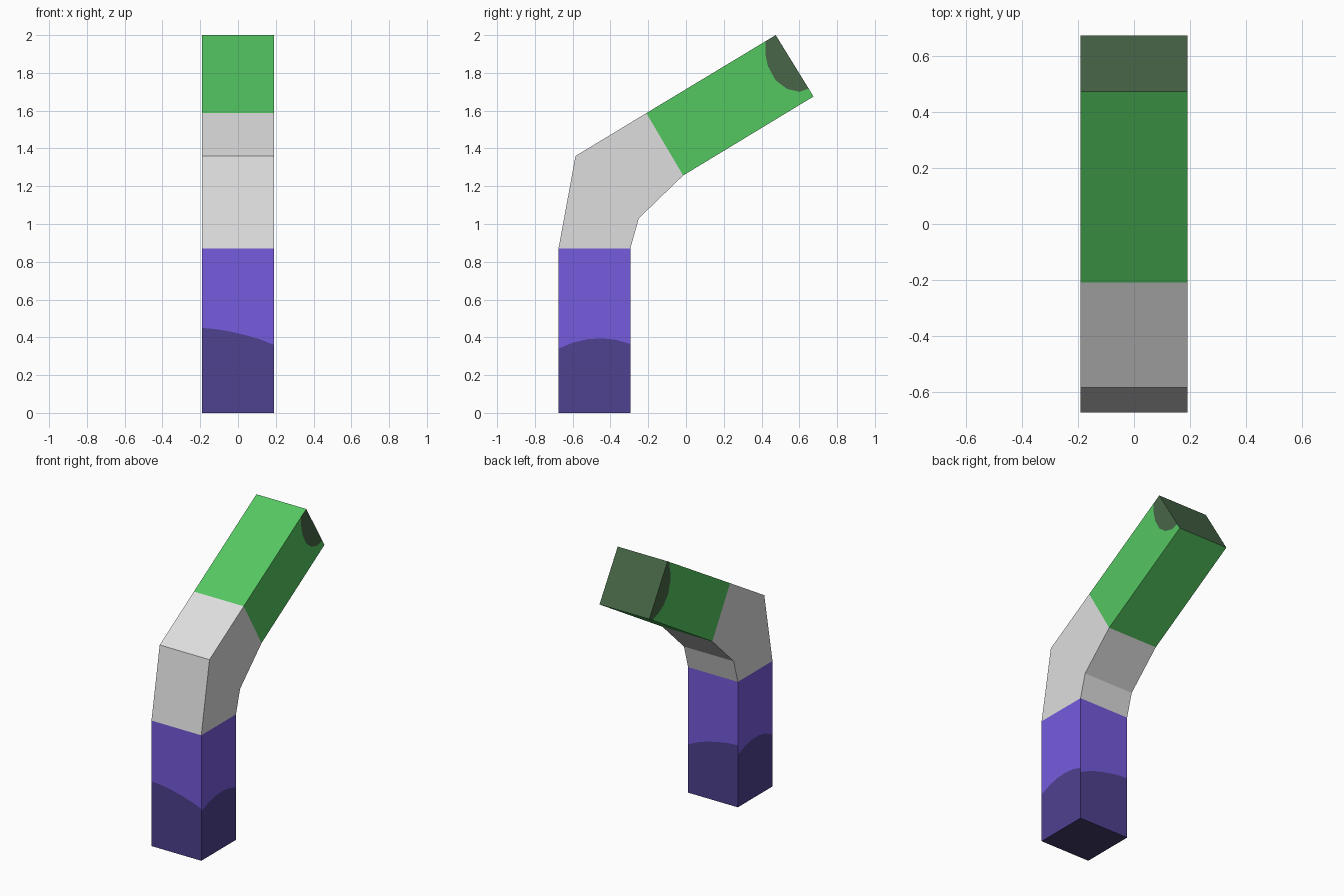
import bpy, bmesh
from mathutils import Vector

if "Cube" in bpy.data.objects:
    bpy.data.objects.remove(bpy.data.objects["Cube"])

W = 0.191  # half width in x


def material(name, rgb):
    m = bpy.data.materials.new(name)
    lin = [((c / 255 + 0.055) / 1.055) ** 2.4 for c in rgb]
    m.diffuse_color = (*lin, 1)
    m.use_nodes = True
    m.node_tree.nodes["Principled BSDF"].inputs["Base Color"].default_value = m.diffuse_color
    return m


GREY = material("light grey", (222, 222, 222))
GREEN = material("green", (84, 199, 97))
DARK_GREEN = material("dark green", (71, 102, 71))
PURPLE = material("purple", (118, 91, 221))
DARK_PURPLE = material("dark purple", (79, 65, 144))
UNDERSIDE = material("underside purple", (66, 58, 104))


def build(name, mats, faces):
    """faces: (points, material index, inside point used to face outward)"""
    bm = bmesh.new()
    for pts, mi, inside in faces:
        f = bm.faces.new([bm.verts.new(p) for p in pts])
        f.material_index = mi
        f.normal_update()
        if f.normal.dot(f.calc_center_median() - inside) < 0:
            f.normal_flip()
    bmesh.ops.remove_doubles(bm, verts=bm.verts, dist=1e-5)
    me = bpy.data.meshes.new(name)
    bm.to_mesh(me)
    bm.free()
    for m in mats:
        me.materials.append(m)
    bpy.context.collection.objects.link(bpy.data.objects.new(name, me))


def ring(outer, inner):
    """Square section of the bar: front pair, then back pair."""
    return [Vector((x, *p)) for x, p in ((-W, outer), (W, outer), (W, inner), (-W, inner))]


# Sections along the bent bar, as (y, z) of outer and inner edge
S = [ring((-.675, 0), (-.295, 0)), ring((-.675, .87), (-.295, .87)),
     ring((-.585, 1.36), (-.25, 1.03)), ring((-.21, 1.587), (-.015, 1.257)),
     ring((.475, 2.0), (.675, 1.675))]


def centre(a, b):
    return sum(a + b, Vector()) / 8


def side(a, b, i):
    j = (i + 1) % 4
    return [a[i], a[j], b[j], b[i]]


# Lower post: each side cut by a wavy colour line
a, b = S[0], S[1]
c = centre(a, b)
waves = [(.45, .443, .43, .412, .39, .36),        # front
         (.34, .372, .39, .395, .387, .365),      # right
         (.335, .37, .395, .412, .425, .43),      # back
         (.365, .393, .41, .412, .396, .36)]      # left
faces = [(a, 2, c)]
for i, wave in enumerate(waves):
    p, q, r, s = side(a, b, i)
    n = len(wave) - 1
    line = [p.lerp(q, k / n) + Vector((0, 0, h)) for k, h in enumerate(wave)]
    faces.append(([p, q] + line[::-1], 1, c))
    faces.append((line + [r, s], 0, c))
build("lower_post", [PURPLE, DARK_PURPLE, UNDERSIDE], faces)

# Elbow: two plain segments
faces = [(side(S[k], S[k + 1], i), 0, centre(S[k], S[k + 1]))
         for k in (1, 2) for i in range(4)]
build("elbow", [GREY], faces)

# Upper arm: plain top and underside, dark cap, dark patch on both sides
a, b = S[3], S[4]
c = centre(a, b)
faces = [(side(a, b, 0), 0, c), (side(a, b, 2), 0, c), (b, 1, c)]
right = [Vector((W, y, z)) for y, z in
         ((.42, 1.967), (.42, 1.90), (.434, 1.835), (.475, 1.76),
          (.535, 1.715), (.60, 1.70), (.65, 1.716))]
faces.append(([b[1]] + right, 1, c))
faces.append(([a[1]] + right + [b[2], a[2]], 0, c))
back = (a[0] - b[0]).normalized()
left = [b[0].lerp(b[3], t) + back * w for t, w in
        ((0, .02), (.15, .07), (.3, .105), (.5, .125), (.7, .115), (.85, .085), (1, .04))]
faces.append(([b[0]] + left + [b[3]], 1, c))
faces.append(([a[0]] + left + [a[3]], 0, c))
build("upper_arm", [GREEN, DARK_GREEN], faces)
